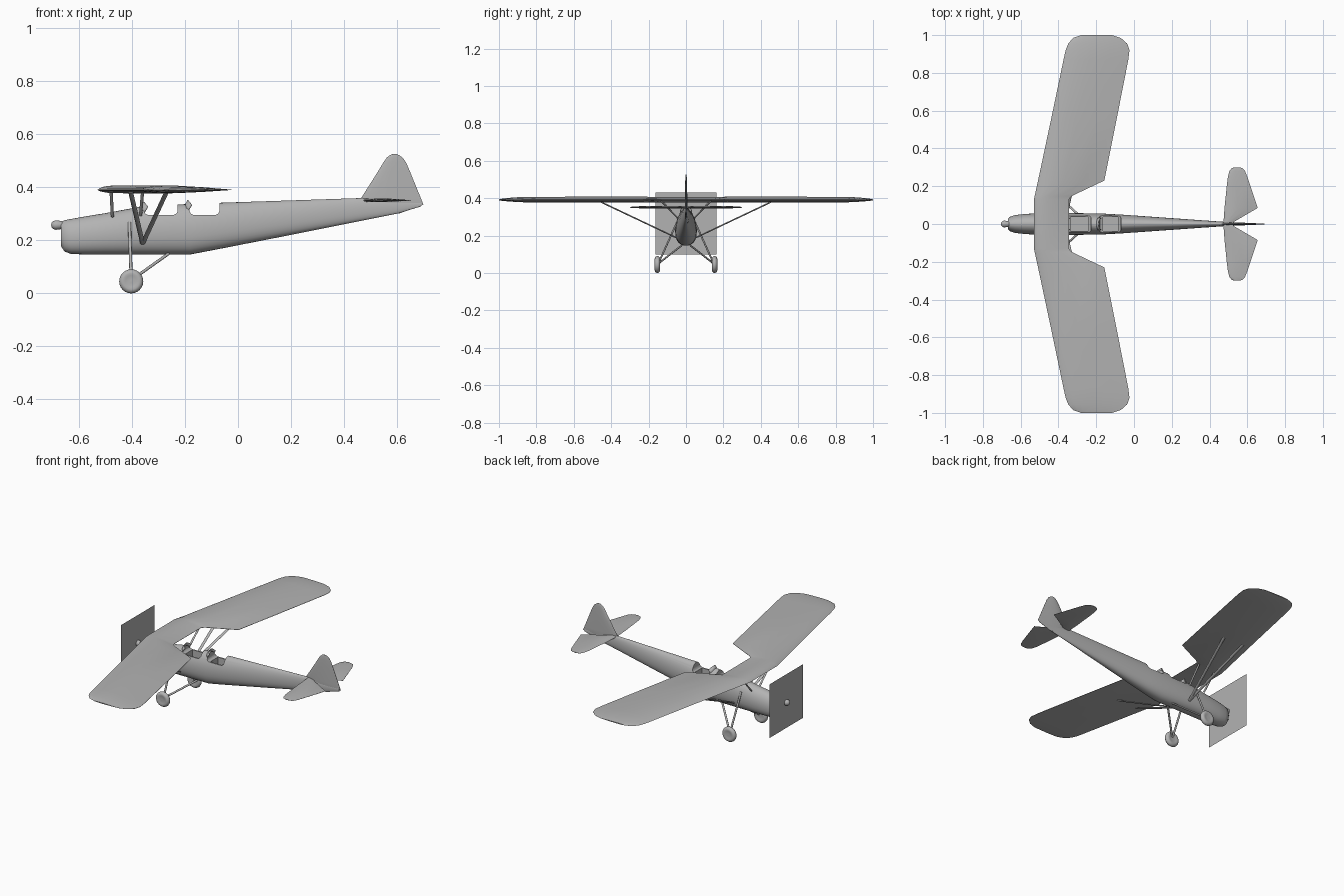
import bpy, bmesh, math
from mathutils import Vector, Matrix

if "Cube" in bpy.data.objects:
    bpy.data.objects.remove(bpy.data.objects["Cube"])

grey = bpy.data.materials.new("plain_grey")
grey.diffuse_color = (0.45, 0.45, 0.45, 1)
grey.use_nodes = True
grey.node_tree.nodes["Principled BSDF"].inputs["Base Color"].default_value = grey.diffuse_color


def finish(name, bm, angle=35):
    bmesh.ops.remove_doubles(bm, verts=bm.verts, dist=1e-5)
    bmesh.ops.recalc_face_normals(bm, faces=bm.faces)
    me = bpy.data.meshes.new(name)
    bm.to_mesh(me)
    bm.free()
    ob = bpy.data.objects.new(name, me)
    bpy.context.collection.objects.link(ob)
    me.materials.append(grey)
    bpy.ops.object.select_all(action='DESELECT')
    ob.select_set(True)
    bpy.context.view_layer.objects.active = ob
    if angle:
        bpy.ops.object.shade_smooth_by_angle(angle=math.radians(angle))
    return ob


def loft(name, rings, angle=35, closed=True, caps=True):
    bm = bmesh.new()
    vs = [[bm.verts.new(p) for p in r] for r in rings]
    n = len(vs[0])
    for a, b in zip(vs, vs[1:]):
        for i in range(n if closed else n - 1):
            j = (i + 1) % n
            bm.faces.new((a[i], a[j], b[j], b[i]))
    if caps:
        bm.faces.new(vs[0])
        bm.faces.new(vs[-1])
    return finish(name, bm, angle)


def strut(name, a, b, wide, thin):
    # elliptical rod with its wide side along the flight direction
    a, b = Vector(a), Vector(b)
    d = (b - a).normalized()
    u = (Vector((1, 0, 0)) - d * d.x).normalized()
    v = d.cross(u)
    ring = lambda c: [c + u * wide * math.cos(t * math.pi / 5) + v * thin * math.sin(t * math.pi / 5)
                      for t in range(10)]
    return loft(name, [ring(a), ring(b)], 50)


def lathe(name, profile, axis, centre, n=24):
    # profile: (radius, distance along axis)
    c = Vector(centre)
    rings = []
    for r, h in profile:
        ring = []
        for i in range(n):
            t = 2 * math.pi * i / n
            p, q = r * math.cos(t), r * math.sin(t)
            ring.append(c + Vector((h, p, q) if axis == 'x' else (p, h, q)))
        rings.append(ring)
    return loft(name, rings, 40)


# Airfoil: chord fraction, height relative to thickness
FOIL = [(0, 0), (.03, .3), (.1, .68), (.22, .95), (.4, 1), (.7, .62), (1, .05),
        (1, -.05), (.7, -.5), (.4, -.8), (.22, -.72), (.1, -.5), (.03, -.25)]


def foil(le, te, thick, place):
    return [place(le + (te - le) * u, h * thick) for u, h in FOIL]


# Fuselage: x, bottom, top, half width
stations = [(-.668, .178, .268, .026), (-.655, .158, .276, .039), (-.63, .149, .281, .047),
            (-.58, .147, .290, .053), (-.5, .147, .303, .057), (-.37, .147, .327, .058),
            (-.18, .147, .338, .056), (-.07, .168, .342, .050), (.2, .221, .351, .031),
            (.47, .275, .360, .012), (.6, .301, .352, .006), (.69, .328, .342, .002)]


def body_ring(x, lo, hi, w):
    mid = lo + (hi - lo) * .45
    pts = []
    for i in range(32):
        t = 2 * math.pi * i / 32
        c, s = math.cos(t), math.sin(t)
        e = 1.0 if s > 0 else .85
        y = w * math.copysign(abs(c) ** e, c)
        z = mid + ((hi - mid) * s if s > 0 else -(mid - lo) * abs(s) ** e)
        pts.append((x, y, z))
    return pts


fuselage = loft("fuselage", [body_ring(*s) for s in stations], 35)

# Cockpit openings: a rounded notch through the sides and a well below it
cutters = []
for x0, x1 in ((-.355, -.228), (-.183, -.07)):
    r = .018
    prof = [(x0 - .004, .40), (x0, .325)]
    for cx, start in ((x0 + r, 180), (x1 - r, 270)):
        for k in range(5):
            t = math.radians(start + 22.5 * k)
            prof.append((cx + r * math.cos(t), .296 + r + r * math.sin(t)))
    prof += [(x1, .325), (x1, .40)]
    cutters.append(loft("notch_cutter", [[(x, y, z) for x, z in prof] for y in (-.1, .1)], 0))
    a, b = x0 + .02, x1 - .015
    well = [(a, -.036), (b, -.036), (b, .036), (a, .036)]
    cutters.append(loft("well_cutter", [[(x, y, z) for x, y in well] for z in (.2, .32)], 0))
bpy.ops.object.select_all(action='DESELECT')
bpy.context.view_layer.objects.active = fuselage
fuselage.select_set(True)
for c in cutters:
    c.hide_render = True
    m = fuselage.modifiers.new("cut", 'BOOLEAN')
    m.operation, m.object, m.solver = 'DIFFERENCE', c, 'EXACT'
    bpy.ops.object.modifier_apply(modifier=m.name)
for c in cutters:
    bpy.data.objects.remove(c)
bpy.ops.object.shade_smooth_by_angle(angle=math.radians(35))

# Windscreens
for k, (x, z) in enumerate(((-.352, .318), (-.186, .325))):
    def arc(w, dx, z, h):
        return [(x + dx - .02 * math.cos(t), w * math.sin(t), z + h * math.cos(t))
                for t in [math.radians(-80 + 20 * i) for i in range(9)]]
    ob = loft("windscreen_%d" % (k + 1), [arc(.036, 0, z - .02, .02), arc(.032, .016, z + .006, .022)],
              60, closed=False, caps=False)
    ob.modifiers.new("thickness", 'SOLIDIFY').thickness = .003

# Spinner and propeller disc plate
lathe("spinner", [(.001, -.705), (.009, -.703), (.015, -.697), (.018, -.688), (.017, -.678), (.014, -.66)],
      'x', (0, 0, .258))
bm = bmesh.new()
bm.faces.new([bm.verts.new((-.682, y, z)) for y, z in ((-.163, .1), (.163, .1), (.163, .43), (-.163, .43))])
finish("propeller_plate", bm, 0)

# Wing: span, leading edge, trailing edge, thickness
half = [(0, -.53, -.345, .016), (.13, -.53, -.345, .016), (.148, -.526, -.33, .016),
        (.23, -.508, -.157, .017), (.55, -.44, -.093, .017), (.87, -.373, -.03, .016),
        (.92, -.362, -.024, .013), (.955, -.348, -.036, .010), (.985, -.322, -.07, .006),
        (1.0, -.28, -.115, .003)]
full = [(-y, l, t, h) for y, l, t, h in reversed(half[1:])] + half
loft("wing", [foil(l, t, h, lambda x, z, y=y: (x, y, .391 + z)) for y, l, t, h in full], 30)

# Tailplane halves
tail = [(0, .475, .52, .008), (.012, .474, .53, .008), (.085, .479, .655, .008), (.2, .491, .617, .007),
        (.25, .497, .60, .006), (.28, .505, .588, .004), (.295, .517, .575, .003), (.30, .532, .56, .002)]
for s, side in ((1, "left"), (-1, "right")):
    loft("tailplane_" + side,
         [foil(l, t, h, lambda x, z, y=y: (x, s * y, .351 + z)) for y, l, t, h in tail], 30)

# Fin and rudder: height, leading edge, trailing edge, half thickness
fin = [(.302, .585, .61, .004), (.335, .48, .70, .007), (.36, .465, .69, .008), (.458, .527, .650, .006),
       (.495, .549, .634, .005), (.513, .562, .621, .004), (.522, .574, .608, .003), (.526, .584, .598, .002)]
loft("fin", [[(l + (t - l) * u, math.copysign(abs(h) if abs(h) > .1 else 0.06 if i else 0, h) * w, z)
              for i, (u, h) in enumerate(FOIL)] for z, l, t, w in fin], 30)

for s, side in ((1, "left"), (-1, "right")):
    # Wing struts in a V and cabane struts
    foot = (-.36, s * .05, .188)
    strut("front_wing_strut_" + side, foot, (-.405, s * .46, .382), .009, .004)
    strut("rear_wing_strut_" + side, foot, (-.27, s * .46, .382), .009, .004)
    strut("front_cabane_" + side, (-.474, s * .042, .29), (-.479, s * .13, .386), .006, .004)
    strut("rear_cabane_" + side, (-.368, s * .045, .295), (-.36, s * .135, .386), .006, .004)
    # Undercarriage legs and wheel
    hub = (-.403, s * .148, .05)
    strut("main_leg_" + side, hub, (-.41, s * .05, .268), .006, .005)
    strut("rear_leg_" + side, hub, (-.262, s * .02, .150), .006, .005)
    strut("axle_" + side, hub, (-.403, s * .16, .047), .008, .008)
    lathe("wheel_" + side, [(.004, -.013), (.022, -.012), (.030, -.015), (.039, -.012), (.0445, -.005),
                            (.0455, 0), (.0445, .005), (.039, .012), (.030, .015), (.022, .012), (.004, .013)],
          'y', (-.403, s * .153, .0455))
